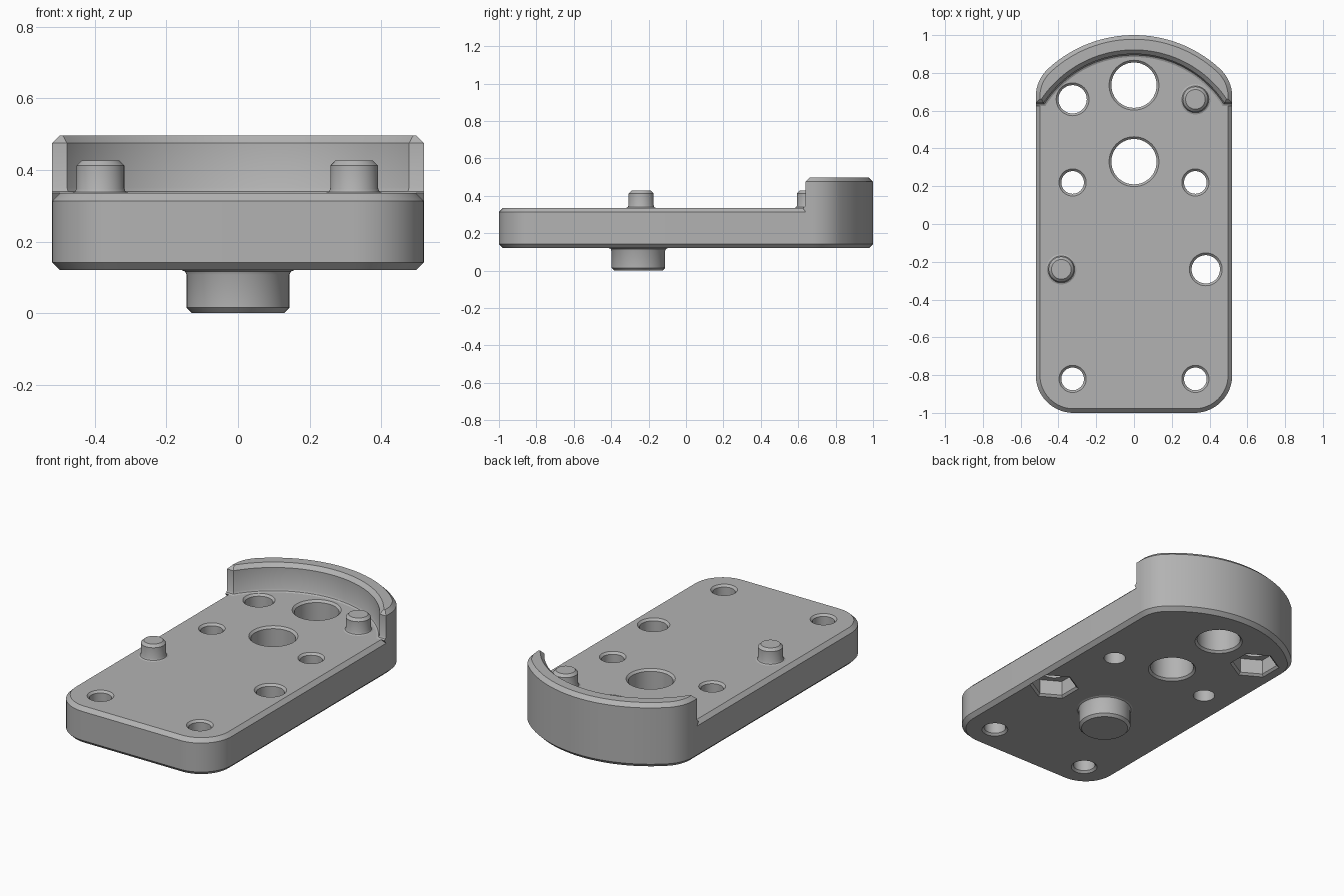
import bpy, bmesh
from math import sin, cos, pi, asin, atan2, sqrt

cube = bpy.data.objects.get("Cube")
if cube:
    bpy.data.objects.remove(cube, do_unlink=True)

GREY = (0.45, 0.45, 0.45, 1)
mat = bpy.data.materials.new("matte_grey")
mat.use_nodes = True
mat.diffuse_color = GREY
mat.node_tree.nodes["Principled BSDF"].inputs["Base Color"].default_value = GREY

# Main dimensions
HALF_W, CORNER = 0.52, 0.2
ARC_Y, ARC_R, INNER_R = 0.33, 0.67, 0.57
BOTTOM, TOP, RIM = 0.12, 0.335, 0.497
BEVEL = 0.022
WALL_END = 0.64
CX = HALF_W - CORNER
CY = ARC_Y + sqrt((ARC_R - CORNER) ** 2 - CX ** 2)
TANGENT = atan2(CY - ARC_Y, CX)


def arc(cx, cy, r, a0, a1, n):
    return [(cx + r * cos(a0 + (a1 - a0) * i / n),
             cy + r * sin(a0 + (a1 - a0) * i / n)) for i in range(n + 1)]


def circle(cx, cy, r, n=48, phase=0):
    return arc(cx, cy, r, phase, phase + 2 * pi, n)[:-1]


def back_edge(inset):
    """Rounded back outline, from the +x side to the -x side."""
    r = CORNER - inset
    return (arc(CX, CY, r, 0, TANGENT, 10)
            + arc(0, ARC_Y, ARC_R - inset, TANGENT, pi - TANGENT, 40)[1:-1]
            + arc(-CX, CY, r, pi - TANGENT, pi, 10))


def plate_outline(inset):
    r, y = CORNER - inset, CORNER - 1
    return (back_edge(inset) + arc(-CX, y, r, pi, 1.5 * pi, 16)
            + arc(CX, y, r, 1.5 * pi, 2 * pi, 16))


def wall_outline(outer, inner):
    """Crescent section: outer edge one way, inner arc back again."""
    y = WALL_END + inner
    x = HALF_W - outer
    out = [(x, y)] + back_edge(outer) + [(-x, y)]
    r = INNER_R + inner
    a = asin((y - ARC_Y) / r)
    return out + arc(0, ARC_Y, r, pi - a, a, len(out) - 1)


def loft(name, rings, strip_caps=False):
    """Skin a stack of (outline, z) rings and close both ends."""
    bm = bmesh.new()
    loops = [[bm.verts.new((x, y, z)) for x, y in pts] for pts, z in rings]
    n = len(loops[0])
    for low, high in zip(loops, loops[1:]):
        for i in range(n):
            j = (i + 1) % n
            bm.faces.new((low[i], low[j], high[j], high[i]))
    for loop in (loops[0], loops[-1]):
        if strip_caps:
            for i in range(n // 2 - 1):
                bm.faces.new((loop[i], loop[i + 1], loop[n - 2 - i], loop[n - 1 - i]))
        else:
            bm.faces.new(loop)
    bmesh.ops.recalc_face_normals(bm, faces=bm.faces)
    mesh = bpy.data.meshes.new(name)
    bm.to_mesh(mesh)
    bm.free()
    mesh.materials.append(mat)
    obj = bpy.data.objects.new(name, mesh)
    bpy.context.collection.objects.link(obj)
    return obj


def turned(name, x, y, profile, n=48, phase=0):
    return loft(name, [(circle(x, y, r, n, phase), z) for r, z in profile])


def activate(obj):
    bpy.ops.object.select_all(action="DESELECT")
    obj.select_set(True)
    bpy.context.view_layer.objects.active = obj


# Base plate with bevelled top and bottom edges
plate = loft("base_plate", [
    (plate_outline(BEVEL), BOTTOM), (plate_outline(0), BOTTOM + BEVEL),
    (plate_outline(0), TOP - BEVEL), (plate_outline(BEVEL), TOP)])

# Through holes: x, y, radius, bevelled below as well
C = 0.012
holes = [(0, 0.735, 0.12, True), (0, 0.33, 0.12, True),
         (-0.325, 0.66, 0.075, False), (0.38, -0.24, 0.075, False)]
for side in (-1, 1):
    holes += [(side * 0.325, 0.22, 0.06, False), (side * 0.325, -0.82, 0.06, True)]
cutters = []
for x, y, r, both in holes:
    low = r + C if both else r
    cutters.append(turned("hole_cutter", x, y, [
        (low, 0), (low, BOTTOM), (r, BOTTOM + C),
        (r, TOP - C), (r + C, TOP), (r + C, 0.6)]))

# Hexagonal nut pockets on the underside
for x, y in ((-0.325, 0.66), (0.38, -0.24)):
    cutters.append(turned("nut_cutter", x, y, [
        (0.138, 0), (0.138, BOTTOM), (0.124, BOTTOM + C), (0.124, 0.22)], 6, pi / 6))

activate(plate)
for cutter in cutters:
    cutter.hide_render = True
    mod = plate.modifiers.new("cut", "BOOLEAN")
    mod.operation = "DIFFERENCE"
    mod.solver = "EXACT"
    mod.object = cutter
    bpy.ops.object.modifier_apply(modifier=mod.name)
    bpy.data.objects.remove(cutter, do_unlink=True)

# Curved back wall: z, outer inset, inner inset (filleted foot, bevelled rim)
wall = loft("back_wall", [(wall_outline(o, i), z) for z, o, i in (
    (TOP - BEVEL, 0, 0), (TOP, 0, -0.016), (TOP + 0.005, 0, -0.006),
    (TOP + 0.016, 0, 0), (RIM - BEVEL, 0, 0), (RIM, BEVEL, BEVEL))], True)

# Locating pegs on top
parts = [plate, wall]
for name, x, y in (("back_peg", 0.325, 0.66), ("front_peg", -0.385, -0.24)):
    r = 0.067
    parts.append(turned(name, x, y, [
        (r, TOP - 0.02), (r + 0.013, TOP), (r + 0.004, TOP + 0.004),
        (r, TOP + 0.013), (r, 0.412), (r - 0.015, 0.427)]))

# Round boss underneath
r = 0.144
parts.append(turned("bottom_boss", 0, -0.255, [
    (r - 0.015, 0), (r, 0.015), (r, BOTTOM - 0.013),
    (r + 0.004, BOTTOM - 0.004), (r + 0.013, BOTTOM), (r, BOTTOM + 0.02)]))

for part in parts:
    activate(part)
    bpy.ops.object.shade_smooth_by_angle(angle=pi / 6)
